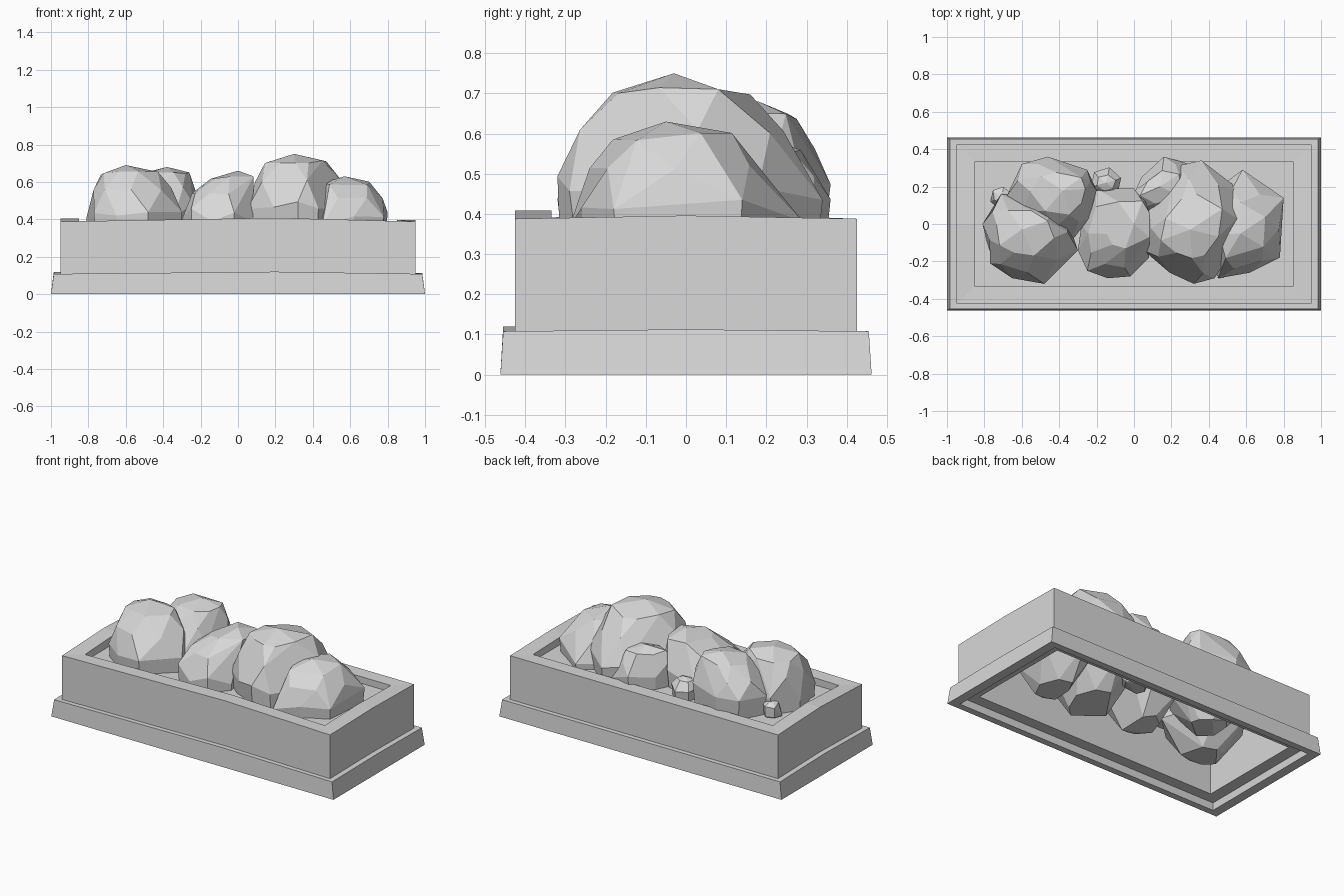
import bpy, bmesh, math, random
from mathutils import Vector

if "Cube" in bpy.data.objects:
    bpy.data.objects.remove(bpy.data.objects["Cube"])

stone = bpy.data.materials.new("light grey stone")
stone.use_nodes = True
stone.diffuse_color = (0.69, 0.69, 0.69, 1)
stone.node_tree.nodes["Principled BSDF"].inputs["Base Color"].default_value = stone.diffuse_color


def finish(name, bm):
    bmesh.ops.recalc_face_normals(bm, faces=bm.faces)
    mesh = bpy.data.meshes.new(name)
    bm.to_mesh(mesh)
    bm.free()
    mesh.materials.append(stone)
    obj = bpy.data.objects.new(name, mesh)
    bpy.context.collection.objects.link(obj)
    return obj


def ring(bm, hx, hy, z, bow):
    """Rectangular loop with a midpoint per side; the midpoints bow upward."""
    pts = [(-hx, -hy, 0), (0.2, -hy, 1), (hx, -hy, 0), (hx, 0, 0.4),
           (hx, hy, 0), (0, hy, 0), (-hx, hy, 0), (-hx, 0, 0.8)]
    return [bm.verts.new((x, y, z + bow * k)) for x, y, k in pts]


def frame(name, levels):
    """Closed hollow frame swept through a loop of (half x, half y, z, bow)."""
    bm = bmesh.new()
    rings = [ring(bm, *lv) for lv in levels]
    for a, b in zip(rings, rings[1:] + rings[:1]):
        for i in range(8):
            j = (i + 1) % 8
            bm.faces.new((a[i], a[j], b[j], b[i]))
    return finish(name, bm)


# Flared plinth and the wall of the trough
frame("plinth", [(1, 0.462, 0, 0), (0.985, 0.455, 0.108, 0.012),
                 (0.93, 0.41, 0.108, 0.012), (0.94, 0.42, 0, 0)])
frame("trough_wall", [(0.95, 0.425, 0.045, 0), (0.95, 0.425, 0.388, 0.02),
                      (0.85, 0.335, 0.388, 0.02), (0.86, 0.345, 0.045, 0)])

# Thin bed inside the trough
bm = bmesh.new()
bmesh.ops.create_cube(bm, size=1)
for v in bm.verts:
    v.co = Vector((v.co.x * 1.72, v.co.y * 0.69, 0.34 + v.co.z * 0.01))
finish("bed", bm)


def boulder(name, outline, apex, waist, base, seed):
    """Faceted hull: plan outline at the waist, shrinking to apex and base."""
    rng = random.Random(seed)
    pts = [Vector((x, y, 0)) for x, y in outline]
    mids = [(a + b) / 2 for a, b in zip(pts, pts[1:] + pts[:1])]
    centre = sum(pts, Vector()) / len(pts)
    top = Vector((apex[0], apex[1], 0))
    bm = bmesh.new()
    for p in pts:
        bm.verts.new((p.x, p.y, waist + rng.uniform(-0.04, 0.04)))
    # (share of the height, share of the width, points to follow)
    for h, s, loop in ((0.52, 0.92, mids), (0.86, 0.62, pts),
                       (-0.5, 0.94, pts), (-1, 0.5, mids)):
        goal = apex[2] if h > 0 else base
        axis = centre.lerp(top, h * h) if h > 0 else centre
        for p in loop:
            q = axis + (p - centre) * s * rng.uniform(0.93, 1.05)
            # upper part is narrower front to back
            q.y = axis.y + (q.y - axis.y) * (1 - 0.2 * max(h, 0))
            q.z = waist + (goal - waist) * abs(h) * rng.uniform(0.92, 1.02)
            bm.verts.new(q)
    bm.verts.new(apex)
    hull = bmesh.ops.convex_hull(bm, input=bm.verts)
    spare = [g for g in hull["geom_interior"] if isinstance(g, bmesh.types.BMVert)]
    bmesh.ops.delete(bm, geom=spare, context='VERTS')
    bmesh.ops.dissolve_limit(bm, angle_limit=math.radians(14), verts=bm.verts, edges=bm.edges)
    return finish(name, bm)


def pebble(name, x, y, radius, top, seed):
    """Small boulder on a six-sided plan."""
    plan = [(x + radius * math.cos(a), y + radius * math.sin(a))
            for a in (math.tau * (i + 0.3) / 6 for i in range(6))]
    return boulder(name, plan, (x, y, top), top - radius, top - 2 * radius, seed)


# Pile of boulders
boulder("boulder_left_front",
        [(-.81, 0), (-.77, -.21), (-.65, -.29), (-.48, -.32), (-.3, -.14),
         (-.36, .04), (-.51, .14), (-.71, .16)], (-.6, -.03, .69), .43, .07, 3)
boulder("boulder_left_back",
        [(-.68, .15), (-.6, .32), (-.46, .36), (-.25, .29), (-.2, .18),
         (-.24, .03), (-.34, -.1), (-.55, -.05)], (-.38, .18, .68), .45, .1, 5)
boulder("boulder_middle",
        [(-.3, -.14), (-.25, -.25), (-.14, -.29), (-.02, -.28), (.08, -.18),
         (.07, .08), (0, .19), (-.2, .19), (-.28, 0)], (0, .0, .66), .42, .08, 8)
boulder("boulder_large",
        [(.05, -.14), (.19, -.26), (.32, -.32), (.43, -.29), (.56, -.1),
         (.57, .18), (.36, .34), (.23, .31), (.08, .1)], (.3, -.03, .75), .46, .03, 11)
boulder("boulder_right",
        [(.45, -.29), (.62, -.26), (.78, -.18), (.8, .14), (.58, .29),
         (.46, .2), (.4, -.05)], (.57, -.05, .63), .4, .04, 14)
boulder("boulder_back",
        [(-.04, .1), (.04, .25), (.16, .36), (.3, .32), (.32, .1), (.1, .02)],
        (.14, .2, .59), .4, .14, 17)
pebble("pebble_middle", -.15, .22, .085, .47, 20)
pebble("pebble_left", -.71, .14, .06, .44, 23)
